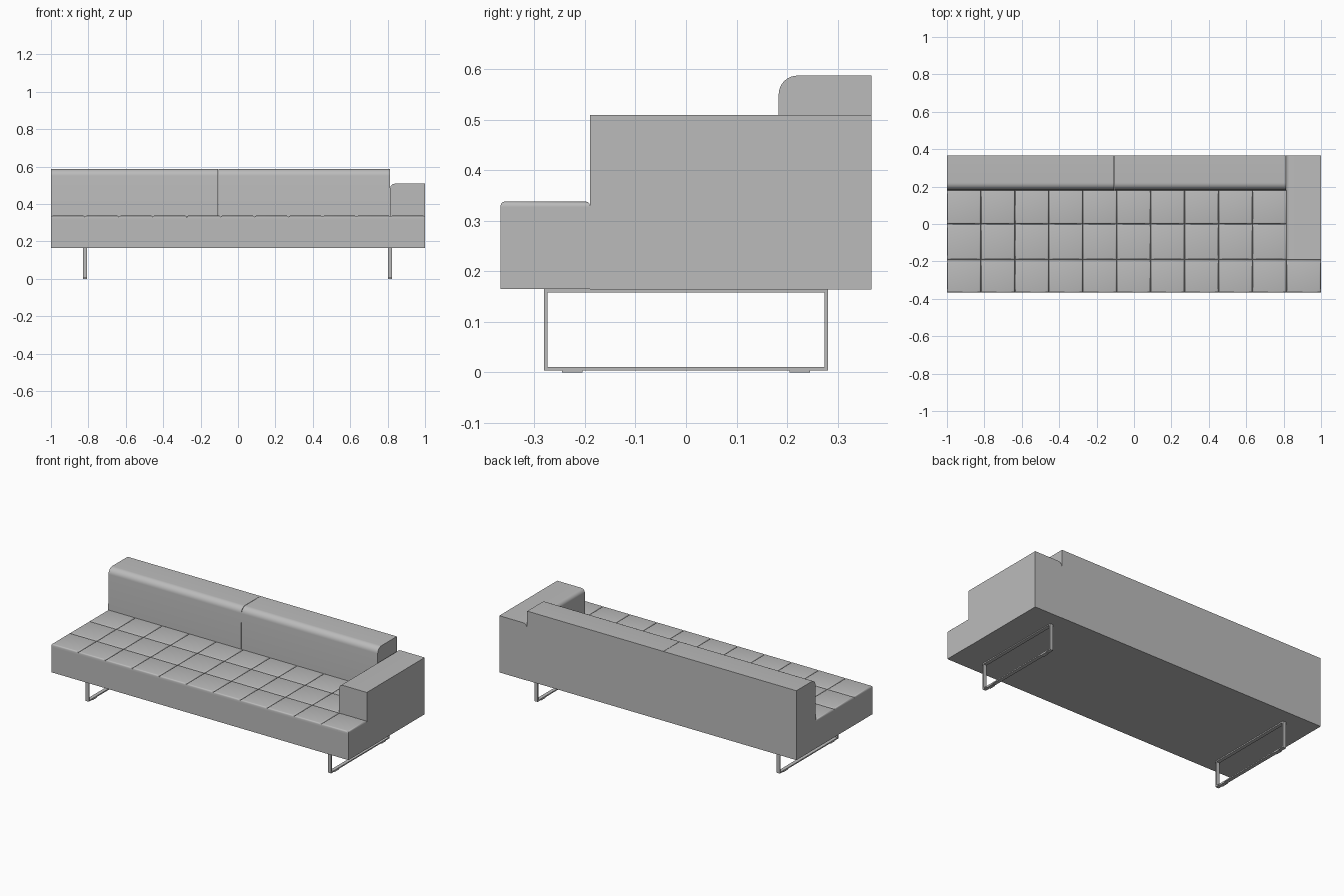
import bpy, bmesh
from mathutils import Vector

cube = bpy.data.objects.get("Cube")
if cube:
    bpy.data.objects.remove(cube, do_unlink=True)

GREY = (0.5, 0.5, 0.5, 1)
grey = bpy.data.materials.new("soft grey")
grey.use_nodes = True
grey.diffuse_color = GREY
grey.node_tree.nodes["Principled BSDF"].inputs["Base Color"].default_value = GREY


def finish(name, bm):
    bmesh.ops.recalc_face_normals(bm, faces=bm.faces)
    mesh = bpy.data.meshes.new(name)
    bm.to_mesh(mesh)
    bm.free()
    mesh.materials.append(grey)
    obj = bpy.data.objects.new(name, mesh)
    bpy.context.collection.objects.link(obj)
    bpy.ops.object.select_all(action='DESELECT')
    obj.select_set(True)
    bpy.context.view_layer.objects.active = obj
    bpy.ops.object.shade_smooth_by_angle(angle=0.6)
    return obj


def add_box(bm, lo, hi):
    lo, hi = Vector(lo), Vector(hi)
    verts = bmesh.ops.create_cube(bm, size=1)["verts"]
    for v in verts:
        v.co = (lo + hi) / 2 + v.co * (hi - lo)
    return verts


def round_edges(bm, verts, radius, segments, rule):
    """Bevel the edges of one box whose midpoint passes the rule."""
    edges = {e for v in verts for e in v.link_edges}
    chosen = [e for e in edges if rule((e.verts[0].co + e.verts[1].co) / 2, e)]
    bmesh.ops.bevel(bm, geom=chosen, offset=radius, segments=segments,
                    profile=0.5, affect='EDGES')


# Base of the seat
bm = bmesh.new()
add_box(bm, (-1, -0.367, 0.165), (1, 0.367, 0.328))
finish("seat_base", bm)

# Tufted seat: a grid of softly rounded pads
columns = [-1 + 0.1815 * i for i in range(11)] + [1]
rows = [-0.367, -0.19, 0.0, 0.182]
bm = bmesh.new()
for r in range(3):
    for c in range(11 if r == 0 else 10):
        pad = add_box(bm, (columns[c], rows[r], 0.318),
                      (columns[c + 1], rows[r + 1], 0.338))
        round_edges(bm, pad, 0.009, 3, lambda m, e: m.z > 0.33)
finish("seat_pads", bm)

# Two back cushions meeting at a thin seam, rounded along the top front
for name, x0, x1 in (("right_back_cushion", -1, -0.106),
                     ("left_back_cushion", -0.104, 0.812)):
    bm = bmesh.new()
    box = add_box(bm, (x0, 0.18, 0.326), (x1, 0.367, 0.587))
    for v in box:
        if v.co.y < 0.2 and v.co.z > 0.5:
            v.co.y += 0.004
    round_edges(bm, box, 0.036, 8, lambda m, e: m.z > 0.5 and m.y < 0.2)
    finish(name, bm)

# Single armrest, rounded along its inner top edge
bm = bmesh.new()
arm = add_box(bm, (0.814, -0.19, 0.164), (1, 0.367, 0.509))
round_edges(bm, arm, 0.024, 6, lambda m, e: m.z > 0.5 and m.x < 0.82)
finish("armrest", bm)

# Sled legs: rectangular loops of flat bar with glide pads underneath
for name, x in (("right_leg", -0.818), ("left_leg", 0.813)):
    bm = bmesh.new()
    x0, x1 = x - 0.011, x + 0.011
    add_box(bm, (x0, -0.281, 0.004), (x1, 0.281, 0.011))
    add_box(bm, (x0, -0.281, 0.158), (x1, 0.281, 0.165))
    for side in (-1, 1):
        add_box(bm, (x0, side * 0.2775 - 0.0035, 0.011),
                (x1, side * 0.2775 + 0.0035, 0.158))
        add_box(bm, (x0, side * 0.225 - 0.02, 0),
                (x1, side * 0.225 + 0.02, 0.004))
    finish(name, bm)
